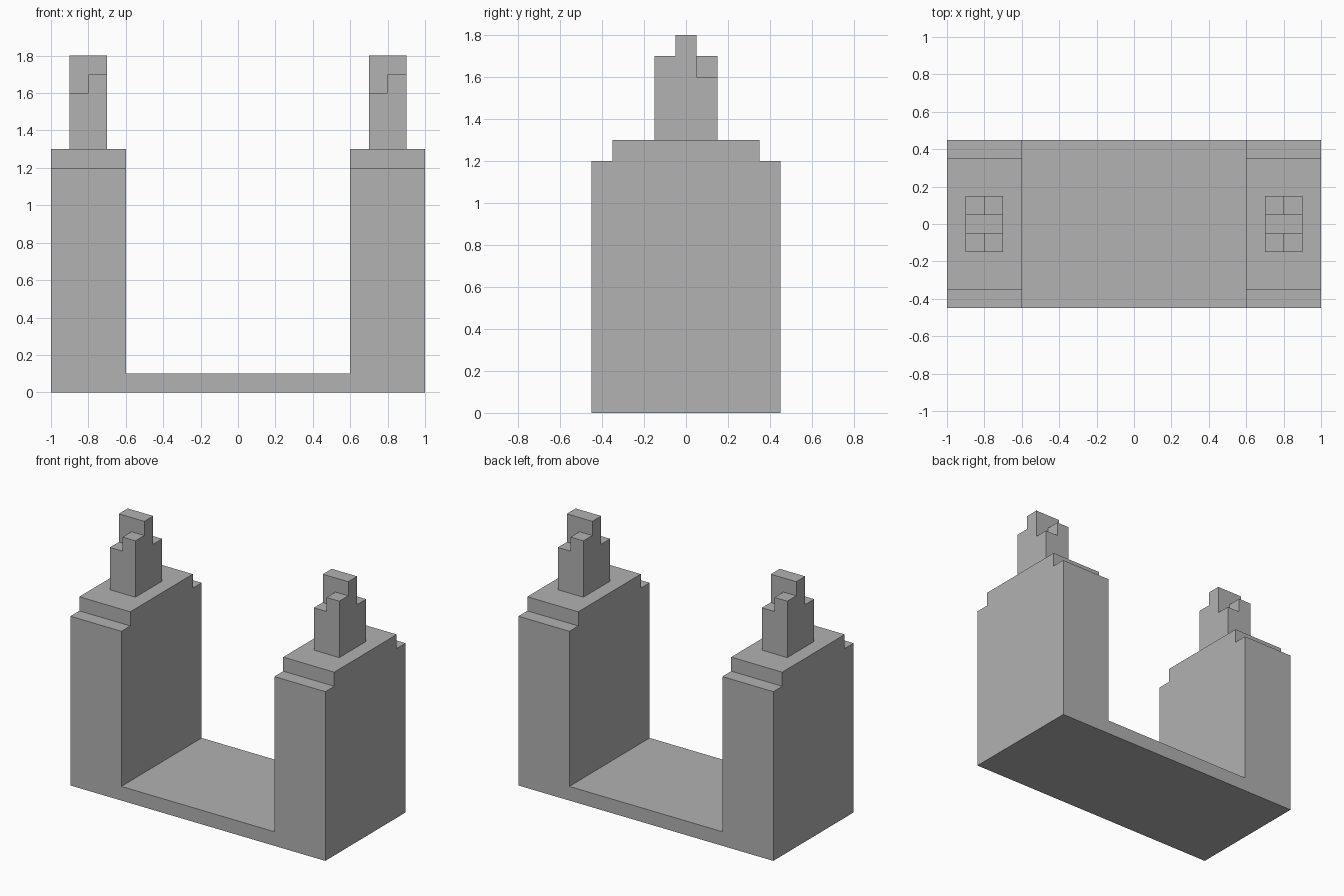
import bpy
import bmesh

cube = bpy.data.objects.get("Cube")
if cube:
    bpy.data.objects.remove(cube, do_unlink=True)

# Single stone colour
stone = bpy.data.materials.new("stone_grey")
stone.use_nodes = True
GREY = (0.445, 0.445, 0.445, 1)
stone.diffuse_color = GREY
stone.node_tree.nodes["Principled BSDF"].inputs["Base Color"].default_value = GREY


def extrude_along_x(name, profile, x0, x1):
    """Sweep a closed (y, z) outline from x0 to x1."""
    bm = bmesh.new()
    face = bm.faces.new([bm.verts.new((x0, y, z)) for y, z in profile])
    swept = bmesh.ops.extrude_face_region(bm, geom=[face])["geom"]
    verts = [v for v in swept if isinstance(v, bmesh.types.BMVert)]
    bmesh.ops.translate(bm, verts=verts, vec=(x1 - x0, 0, 0))
    bmesh.ops.recalc_face_normals(bm, faces=bm.faces)
    mesh = bpy.data.meshes.new(name)
    bm.to_mesh(mesh)
    bm.free()
    mesh.materials.append(stone)
    obj = bpy.data.objects.new(name, mesh)
    bpy.context.collection.objects.link(obj)
    return obj


def stepped(y_outer, y_inner, z_base, z_front, z_mid, z_back):
    """Outline with a raised middle and a shoulder at front and back."""
    return [(-y_outer, z_base), (y_outer, z_base), (y_outer, z_back),
            (y_inner, z_back), (y_inner, z_mid), (-y_inner, z_mid),
            (-y_inner, z_front), (-y_outer, z_front)]


# Floor slab between the walls
extrude_along_x("floor_slab", [(-0.45, 0), (0.45, 0), (0.45, 0.1), (-0.45, 0.1)], -0.6, 0.6)

for side, cx in (("right", -0.8), ("left", 0.8)):
    # Thick side wall with stepped shoulders
    extrude_along_x(side + "_wall", stepped(0.45, 0.35, 0, 1.2, 1.3, 1.2), cx - 0.2, cx + 0.2)
    # Pinnacle in two halves whose low and high shoulders alternate
    extrude_along_x(side + "_pinnacle_right_half",
                    stepped(0.15, 0.05, 1.3, 1.6, 1.8, 1.7), cx - 0.1, cx)
    extrude_along_x(side + "_pinnacle_left_half",
                    stepped(0.15, 0.05, 1.3, 1.7, 1.8, 1.6), cx, cx + 0.1)
